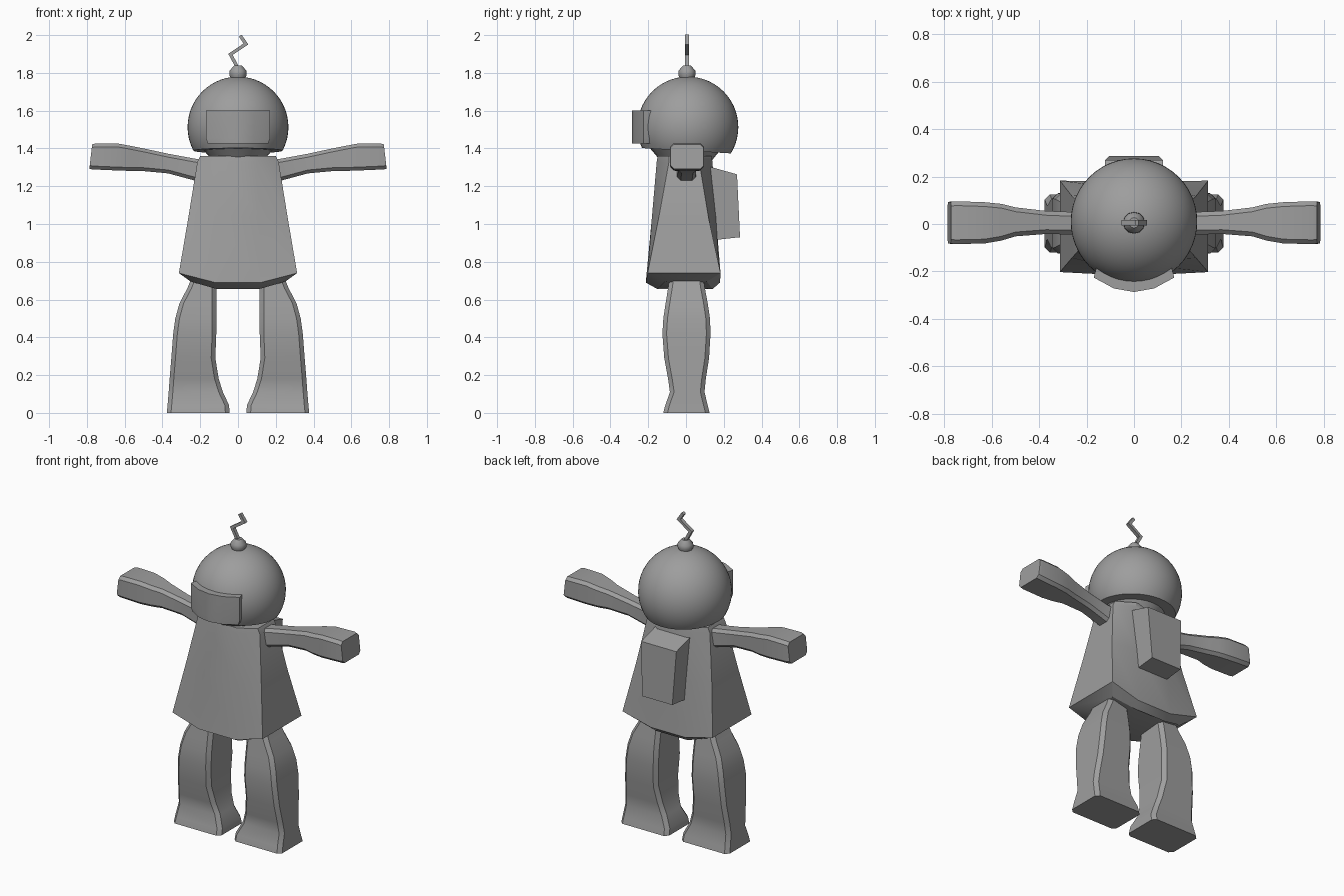
import bpy, bmesh, math
from mathutils import Vector

if "Cube" in bpy.data.objects:
    bpy.data.objects.remove(bpy.data.objects["Cube"])

grey = bpy.data.materials.new("plain_grey")
grey.diffuse_color = (0.34, 0.34, 0.34, 1)
grey.use_nodes = True
grey.node_tree.nodes["Principled BSDF"].inputs["Base Color"].default_value = grey.diffuse_color


def finish(name, bm, angle=35, mirror=False):
    bmesh.ops.recalc_face_normals(bm, faces=bm.faces)
    me = bpy.data.meshes.new(name)
    bm.to_mesh(me)
    bm.free()
    ob = bpy.data.objects.new(name, me)
    bpy.context.collection.objects.link(ob)
    me.materials.append(grey)
    if mirror:
        ob.modifiers.new("mirror", 'MIRROR').use_mirror_merge = False
    bpy.ops.object.select_all(action='DESELECT')
    ob.select_set(True)
    bpy.context.view_layer.objects.active = ob
    bpy.ops.object.shade_smooth_by_angle(angle=math.radians(angle))
    return ob


def loft(name, rings, angle=35, mirror=False):
    bm = bmesh.new()
    loops = [[bm.verts.new(p) for p in r] for r in rings]
    n = len(loops[0])
    for a, b in zip(loops, loops[1:]):
        for i in range(n):
            j = (i + 1) % n
            bm.faces.new((a[i], a[j], b[j], b[i]))
    bm.faces.new(loops[0])
    bm.faces.new(loops[-1])
    return finish(name, bm, angle, mirror)


def chamfered(u0, u1, v0, v1, c):
    # rectangle outline with cut corners
    return [(u0 + c, v0), (u1 - c, v0), (u1, v0 + c), (u1, v1 - c),
            (u1 - c, v1), (u0 + c, v1), (u0, v1 - c), (u0, v0 + c)]


def circle(r, z, y=0.0, n=24):
    return [(r * math.cos(2 * math.pi * i / n), y + r * math.sin(2 * math.pi * i / n), z)
            for i in range(n)]


# Torso: flared coat with a lowered hem in the middle and a tucked underside
def coat(cx, cz, cf, cb, mx, mz, mf, mb):
    return [(-cx, cf, cz), (-mx, mf, mz), (mx, mf, mz), (cx, cf, cz),
            (cx, cb, cz), (mx, mb, mz), (-mx, mb, mz), (-cx, cb, cz)]


loft("torso", [
    coat(0.20, 1.36, -0.09, 0.07, 0.10, 1.36, -0.15, 0.135),
    coat(0.215, 1.33, -0.09, 0.07, 0.10, 1.33, -0.155, 0.14),
    coat(0.262, 1.04, -0.143, 0.118, 0.11, 1.04, -0.18, 0.158),
    coat(0.313, 0.74, -0.203, 0.183, 0.12, 0.69, -0.213, 0.18),
    coat(0.25, 0.695, -0.11, 0.11, 0.11, 0.655, -0.15, 0.14),
], 30)

# Legs: (z, inner x, outer x, front y, back y)
legs = [(0, 0.045, 0.377, -0.12, 0.125), (0.04, 0.047, 0.373, -0.11, 0.115),
        (0.11, 0.08, 0.367, -0.085, 0.098), (0.18, 0.102, 0.362, -0.095, 0.105),
        (0.29, 0.12, 0.353, -0.115, 0.122), (0.42, 0.115, 0.343, -0.125, 0.13),
        (0.50, 0.115, 0.332, -0.12, 0.127), (0.58, 0.115, 0.31, -0.108, 0.115),
        (0.66, 0.115, 0.268, -0.095, 0.10), (0.73, 0.115, 0.24, -0.085, 0.09)]
loft("leg", [[(x, y, z) for x, y in chamfered(a, b, f, k, 0.022)]
             for z, a, b, f, k in legs], 38, True)

# Arms: (top x, bottom x, front y, back y, bottom z, top z)
arms = [(0.17, 0.17, -0.055, 0.06, 1.215, 1.335), (0.24, 0.24, -0.045, 0.05, 1.233, 1.348),
        (0.37, 0.37, -0.042, 0.055, 1.268, 1.372), (0.50, 0.50, -0.052, 0.07, 1.28, 1.40),
        (0.56, 0.56, -0.07, 0.085, 1.281, 1.412), (0.63, 0.63, -0.082, 0.092, 1.283, 1.425),
        (0.755, 0.77, -0.085, 0.096, 1.289, 1.426), (0.772, 0.787, -0.082, 0.093, 1.292, 1.422)]
loft("arm", [[(xb + (xt - xb) * (z - z0) / (z1 - z0), y, z)
              for y, z in chamfered(f, k, z0, z1, 0.018)]
             for xt, xb, f, k, z0, z1 in arms], 38, True)

# Neck collar
loft("neck", [circle(0.14, 1.34), circle(0.16, 1.365), circle(0.19, 1.40)])

# Helmet: sphere cut flat underneath
bm = bmesh.new()
bmesh.ops.create_uvsphere(bm, u_segments=48, v_segments=28, radius=0.267)
bmesh.ops.translate(bm, verts=bm.verts, vec=(0, 0.01, 1.513))
cut = bmesh.ops.bisect_plane(bm, geom=bm.verts[:] + bm.edges[:] + bm.faces[:],
                             plane_co=(0, 0, 1.388), plane_no=(0, -0.06, -1), clear_outer=True)
bmesh.ops.holes_fill(bm, edges=[e for e in bm.edges if e.is_boundary], sides=0)
finish("helmet", bm)

# Visor: curved shield in front of the helmet
outline = [(-0.17, -0.226), (-0.085, -0.272), (0, -0.287), (0.085, -0.272), (0.17, -0.226)]
section = outline + [(x * 0.93, y + 0.045) for x, y in reversed(outline)]
loft("visor", [[(x * s, y, z) for x, y in section]
               for z, s in ((1.425, 0.94), (1.455, 1), (1.60, 1))], 30)

# Backpack: tapered box with a sloping lid
def pack(w, y0, z0, y1, z1):
    return [(-w[0], y0, z0), (w[0], y0, z0), (w[1], y1, z1), (-w[1], y1, z1)]


loft("backpack", [pack((0.105, 0.105), 0.13, 0.913, 0.286, 0.93),
                  pack((0.122, 0.122), 0.12, 1.305, 0.27, 1.263)], 30)

# Antenna base
loft("antenna_base", [circle(0.035, 1.765, 0.005, 12), circle(0.046, 1.79, 0.005, 12),
                      circle(0.044, 1.812, 0.005, 12), circle(0.022, 1.838, 0.005, 12)])

# Zigzag antenna
path = [Vector(p) for p in ((0.002, 0.005, 1.82), (-0.040, 0.005, 1.898),
                            (0.042, 0.005, 1.953), (0.012, 0.005, 1.997))]
rings = []
for i, p in enumerate(path):
    dirs = [(path[k + 1] - path[k]).normalized() for k in (i - 1, i) if 0 <= k < len(path) - 1]
    t = sum(dirs, Vector()).normalized()
    side = Vector((t.z, 0, -t.x)) * 0.009 / max(0.5, t.dot(dirs[0]))
    depth = Vector((0, 0.011, 0))
    rings.append([p + side + depth, p + side - depth, p - side - depth, p - side + depth])
loft("antenna", rings, 30)
